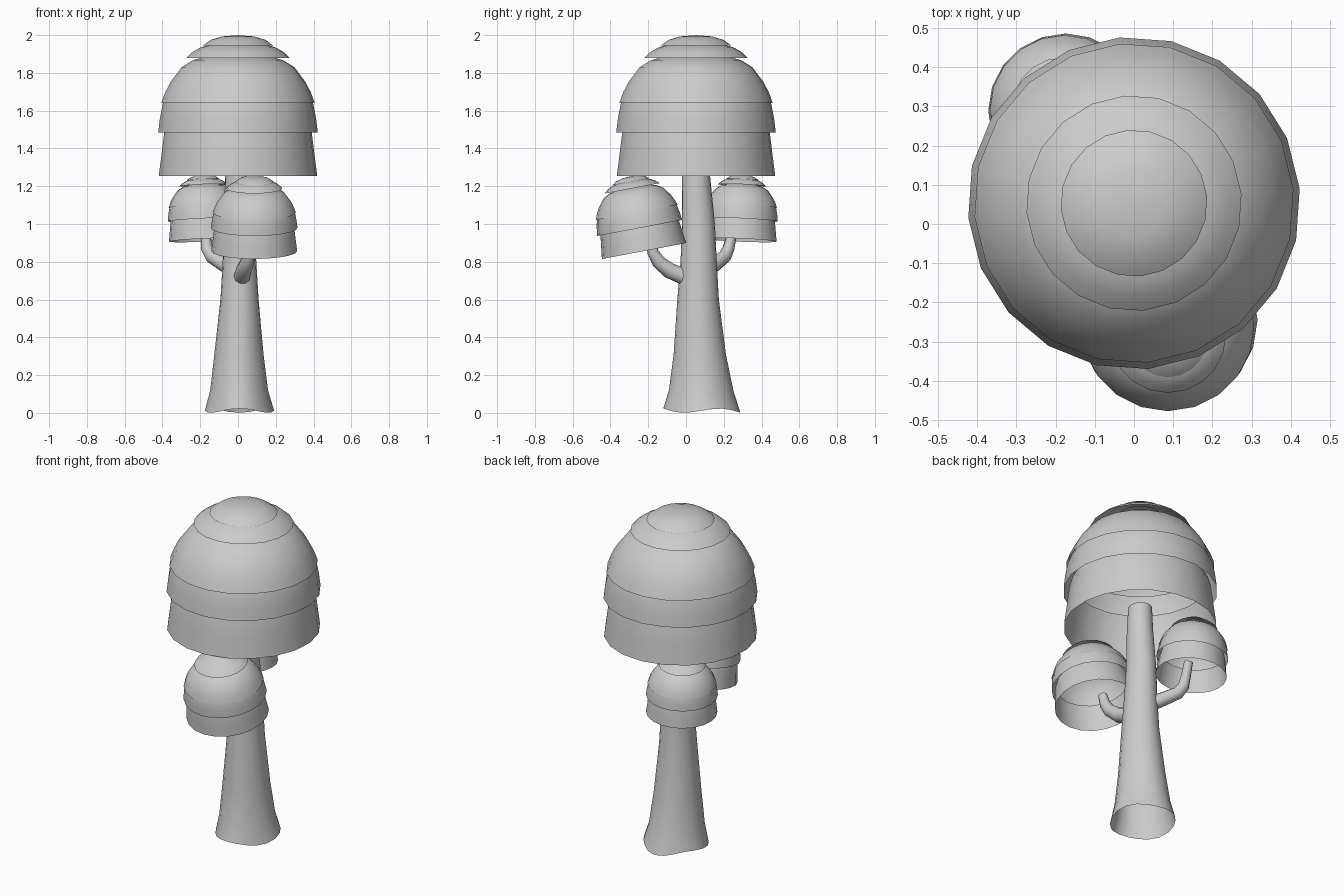
import bpy, bmesh
from math import sin, cos, tau, radians

if "Cube" in bpy.data.objects:
    bpy.data.objects.remove(bpy.data.objects["Cube"])

SIDES = 20


def finish(obj, angle=50):
    bpy.ops.object.select_all(action='DESELECT')
    obj.select_set(True)
    bpy.context.view_layer.objects.active = obj
    bpy.ops.object.shade_smooth_by_angle(angle=radians(angle))


def add_object(name, bm):
    bmesh.ops.recalc_face_normals(bm, faces=bm.faces)
    mesh = bpy.data.meshes.new(name)
    bm.to_mesh(mesh)
    bm.free()
    obj = bpy.data.objects.new(name, mesh)
    bpy.context.collection.objects.link(obj)
    return obj


def bridge(bm, a, b):
    for i in range(len(a)):
        j = (i + 1) % len(a)
        bm.faces.new((a[i], a[j], b[j], b[i]))


# Stacked open leaf shells, profiles (radius, height above the canopy rim), top to bottom
LAYERS = [
    [(0, .745), (.085, .738), (.145, .72), (.187, .69)],
    [(.12, .70), (.195, .682), (.24, .657), (.275, .625)],
    [(.15, .637), (.24, .612), (.30, .575), (.36, .495), (.388, .44), (.408, .385)],
    [(.385, .42), (.40, .38), (.415, .305), (.424, .23)],
    [(.375, .29), (.392, .23), (.407, .11), (.421, 0)],
]


def canopy(name, location, scale=1, rotation=(0, 0, 5)):
    bm = bmesh.new()
    for profile in LAYERS:
        rings = []
        for r, z in profile:
            if r == 0:
                tip = bm.verts.new((0, 0, z))
                continue
            rings.append([bm.verts.new((r * cos(tau * i / SIDES), r * sin(tau * i / SIDES), z))
                          for i in range(SIDES)])
        if profile[0][0] == 0:
            for i in range(SIDES):
                bm.faces.new((tip, rings[0][i], rings[0][(i + 1) % SIDES]))
        for a, b in zip(rings, rings[1:]):
            bridge(bm, b, a)
    obj = add_object(name, bm)
    obj.location = location
    obj.scale = (scale,) * 3
    obj.rotation_euler = [radians(a) for a in rotation]
    finish(obj)


canopy("main_canopy", (0, .053, 1.255))
canopy("front_canopy", (.086, -.222, .857), .54, (10.7, 0, 0))
canopy("back_canopy", (-.17, .284, .915), .465, (-2.5, -2.5, 0))

# Trunk: z, centre x, centre y, radius x, radius y, with a gently lobed foot
TRUNK = [
    (.012, .008, .084, .177, .197), (.12, .006, .080, .150, .167),
    (.31, .005, .073, .129, .137), (.60, .008, .064, .101, .110),
    (.80, .008, .067, .089, .096), (1.0, .004, .066, .080, .087),
    (1.25, .002, .053, .070, .075), (1.38, 0, .053, .064, .067),
]
bm = bmesh.new()
rings = []
for k, (z, cx, cy, rx, ry) in enumerate(TRUNK):
    ring = []
    for i in range(SIDES):
        t = tau * i / SIDES
        lobe = 1 + (.035, .02, .01)[k] * cos(4 * t) if k < 3 else 1
        dz = .011 * sin(3 * t) if k == 0 else 0
        ring.append(bm.verts.new((cx + rx * lobe * cos(t), cy + ry * lobe * sin(t), z + dz)))
    rings.append(ring)
for a, b in zip(rings, rings[1:]):
    bridge(bm, a, b)
finish(add_object("trunk", bm))


# Bent branches, points (x, y, z, radius)
def branch(name, points):
    curve = bpy.data.curves.new(name, 'CURVE')
    curve.dimensions = '3D'
    curve.bevel_depth = 1
    curve.bevel_resolution = 3
    spline = curve.splines.new('POLY')
    spline.points.add(len(points) - 1)
    for p, (x, y, z, r) in zip(spline.points, points):
        p.co = (x, y, z, 1)
        p.radius = r
    obj = bpy.data.objects.new(name, curve)
    bpy.context.collection.objects.link(obj)
    bpy.ops.object.select_all(action='DESELECT')
    obj.select_set(True)
    bpy.context.view_layer.objects.active = obj
    bpy.ops.object.convert(target='MESH')
    finish(bpy.context.view_layer.objects.active, 60)


branch("front_branch", [(.015, .03, .705, .046), (.022, -.02, .725, .045), (.03, -.09, .755, .043),
                        (.05, -.145, .80, .037), (.06, -.175, .85, .03), (.066, -.188, .91, .026)])
branch("back_branch", [(-.02, .10, .755, .042), (-.08, .158, .79, .039), (-.14, .205, .828, .036),
                       (-.165, .225, .87, .032), (-.17, .24, .93, .027), (-.17, .262, 1.01, .025)])
